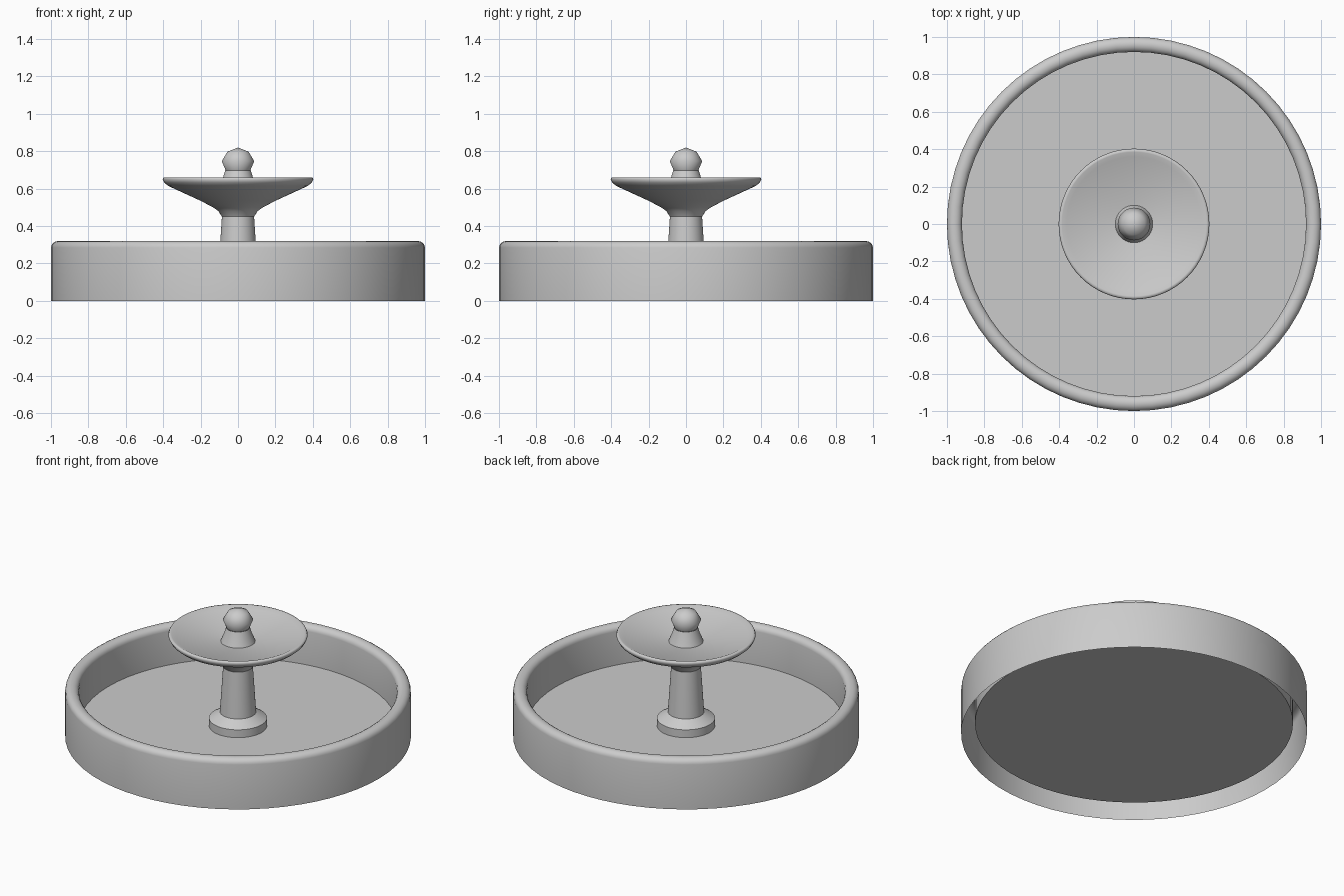
import bpy, bmesh, math

if "Cube" in bpy.data.objects:
    bpy.data.objects.remove(bpy.data.objects["Cube"])

SEGMENTS = 64


def lathe(name, profile, smooth_angle=40):
    """Revolve (radius, height) points about z; upward profiles face outward."""
    bm = bmesh.new()
    rings = []
    for r, z in profile:
        if r == 0:
            rings.append([bm.verts.new((0, 0, z))] * SEGMENTS)
        else:
            rings.append([bm.verts.new((r * math.cos(2 * math.pi * i / SEGMENTS),
                                        r * math.sin(2 * math.pi * i / SEGMENTS), z))
                          for i in range(SEGMENTS)])
    for low, high in zip(rings, rings[1:]):
        for i in range(SEGMENTS):
            j = (i + 1) % SEGMENTS
            corners = dict.fromkeys((low[i], low[j], high[j], high[i]))
            bm.faces.new(list(corners))
    mesh = bpy.data.meshes.new(name)
    bm.to_mesh(mesh)
    bm.free()
    mesh.shade_smooth()
    mesh.set_sharp_from_angle(angle=math.radians(smooth_angle))
    obj = bpy.data.objects.new(name, mesh)
    bpy.context.collection.objects.link(obj)
    return obj


# Basin wall: hollow shell, open underneath, with a half-round rim
rim = [(0.96 + 0.04 * math.cos(math.pi * k / 8),
        0.285 + 0.035 * math.sin(math.pi * k / 8)) for k in range(9)]
lathe("basin_wall", [(1.0, 0.0)] + rim + [(0.92, 0.07)])

# Raised basin floor
lathe("basin_floor", [(0.92, 0.07), (0, 0.07)])

# Pedestal with a chamfered foot and tapering shaft
lathe("pedestal", [(0.168, 0.07), (0.168, 0.12), (0.105, 0.16), (0.086, 0.45)], 30)

# Upper bowl: flared underside, thin lip, shallow dish
lathe("upper_bowl", [(0.086, 0.45), (0.105, 0.48), (0.133, 0.50), (0.20, 0.535),
                     (0.374, 0.615), (0.395, 0.633), (0.403, 0.65), (0.398, 0.66),
                     (0.385, 0.66), (0.36, 0.648), (0.10, 0.61)], 75)

# Finial neck and knob
lathe("finial_neck", [(0.10, 0.61), (0.08, 0.66), (0.068, 0.698)])
lathe("finial_knob", [(0.066, 0.698), (0.087, 0.747), (0.057, 0.797), (0, 0.82)], 65)
